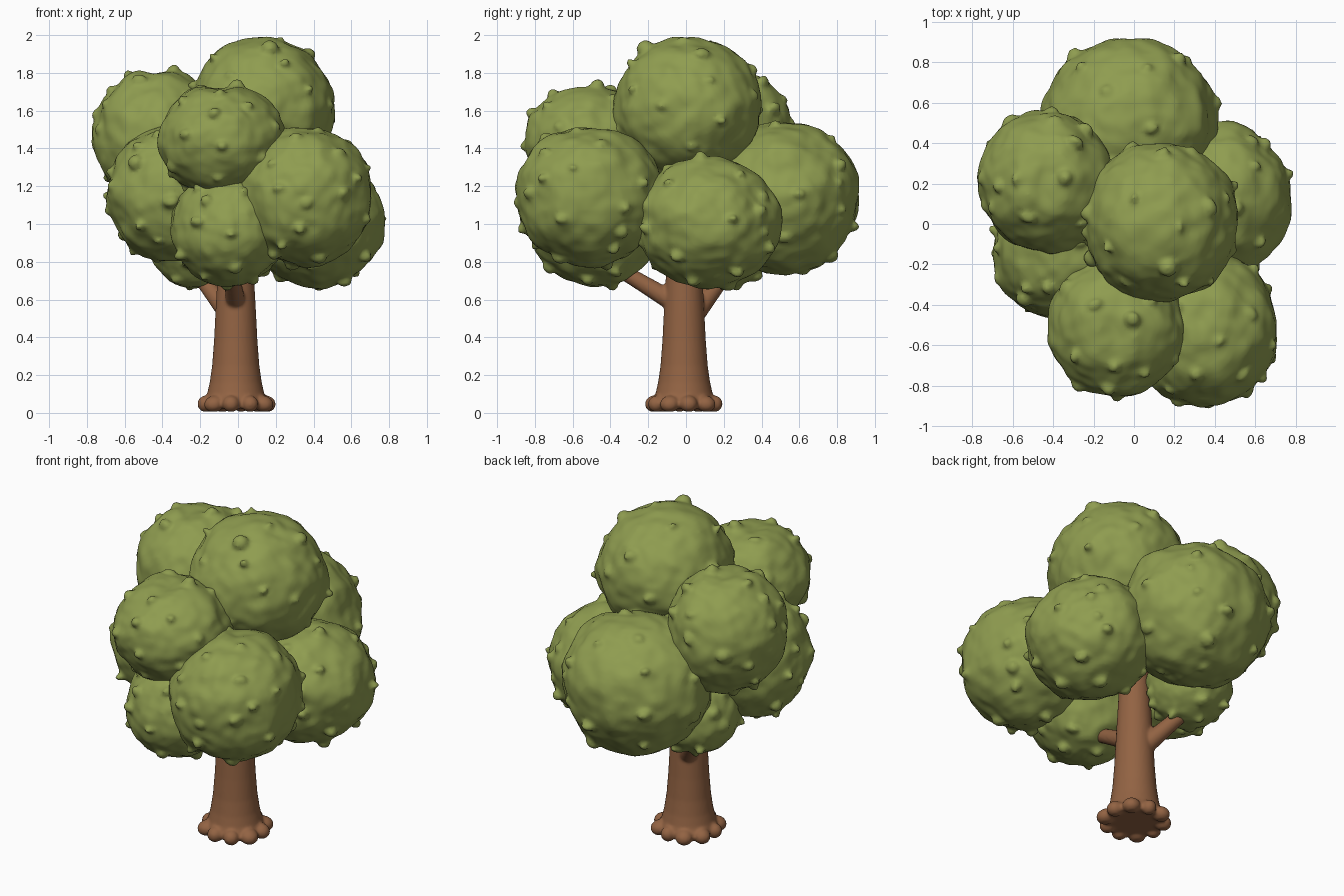
import bpy, bmesh, math, random
from mathutils import Vector, Matrix, noise

if "Cube" in bpy.data.objects:
    bpy.data.objects.remove(bpy.data.objects["Cube"])

random.seed(7)


def material(name, col):
    m = bpy.data.materials.new(name)
    m.diffuse_color = (*col, 1)
    m.use_nodes = True
    m.node_tree.nodes["Principled BSDF"].inputs["Base Color"].default_value = m.diffuse_color
    return m


LEAF = material("leaf green", (0.275, 0.335, 0.08))
BARK = material("bark brown", (0.29, 0.125, 0.056))


def finish(bm, name, mat, voxel, smooth):
    bmesh.ops.recalc_face_normals(bm, faces=bm.faces[:])
    me = bpy.data.meshes.new(name)
    bm.to_mesh(me)
    bm.free()
    me.materials.append(mat)
    ob = bpy.data.objects.new(name, me)
    bpy.context.collection.objects.link(ob)
    # fuse the lumps into one soft skin
    rm = ob.modifiers.new("fuse", 'REMESH')
    rm.mode = 'VOXEL'
    rm.voxel_size = voxel
    rm.use_smooth_shade = True
    sm = ob.modifiers.new("soften", 'SMOOTH')
    sm.factor = 0.5
    sm.iterations = smooth
    return ob


# Leaf clumps: name, centre, radii, depth of the dimple on top
CLUMPS = [
    ("crown_top", (0.13, 0.01, 1.615), (0.38, 0.395, 0.375), 0.0),
    ("crown_back", (-0.02, 0.515, 1.145), (0.43, 0.405, 0.41), 0.02),
    ("crown_left_upper", (-0.43, 0.21, 1.465), (0.335, 0.355, 0.365), 0.04),
    ("crown_front_upper", (-0.09, -0.51, 1.445), (0.335, 0.34, 0.30), 0.03),
    ("crown_front_right", (0.345, -0.515, 1.15), (0.365, 0.395, 0.37), 0.02),
    ("crown_right", (0.42, 0.12, 1.01), (0.355, 0.385, 0.345), 0.0),
    ("crown_left_lower", (-0.355, -0.13, 1.16), (0.34, 0.345, 0.36), 0.0),
    ("crown_front_lower", (-0.05, -0.48, 0.98), (0.305, 0.34, 0.31), 0.0),
    ("crown_back_lower", (-0.23, 0.21, 0.90), (0.24, 0.24, 0.24), 0.0),
]


def clump(name, c, r, dent):
    c = Vector(c)

    def surface(d):
        k = 1 + 0.055 * noise.noise(d * 2.2 + c * 5) + 0.03 * noise.noise(d * 6 + c * 9)
        p = Vector((d.x * r[0], d.y * r[1], d.z * r[2])) * k
        p.z -= dent * math.exp(-(d.x ** 2 + (d.y * 0.5) ** 2) / 0.05) * (d.z > 0)
        return c + p

    bm = bmesh.new()
    bmesh.ops.create_icosphere(bm, subdivisions=5, radius=1)
    for v in bm.verts:
        v.co = surface(v.co.normalized())
    # small leaf knobs spread over the surface
    n = 28
    for i in range(n):
        z = 1 - 2 * (i + 0.5) / n
        a = i * 2.39996 + random.uniform(-0.7, 0.7)
        s = math.sqrt(1 - z * z)
        d = Vector((s * math.cos(a), s * math.sin(a), z))
        size = random.uniform(0.026, 0.05)
        length = random.choice((0.02, 0.025, 0.03, 0.035, 0.045))
        tilt = (d + Vector([random.uniform(-0.5, 0.5) for _ in range(3)])).normalized()
        rot = tilt.to_track_quat('Z', 'Y').to_matrix().to_4x4()
        mat = (Matrix.Translation(surface(d)) @ rot
               @ Matrix.Diagonal((size, size * random.uniform(0.6, 1.0), length, 1)))
        bmesh.ops.create_icosphere(bm, subdivisions=2, radius=1, matrix=mat)
    finish(bm, name, LEAF, 0.0145, 1)


for args in CLUMPS:
    clump(*args)


def tube(bm, path, radii, sides=24):
    rings = []
    for i, p in enumerate(path):
        a, b = Vector(path[max(i - 1, 0)]), Vector(path[min(i + 1, len(path) - 1)])
        q = (b - a).to_track_quat('Z', 'Y')
        ring = []
        for k in range(sides):
            t = 2 * math.pi * k / sides
            ring.append(bm.verts.new(Vector(p) + q @ Vector(
                (radii[i] * math.cos(t), radii[i] * math.sin(t), 0))))
        rings.append(ring)
    for lo, hi in zip(rings, rings[1:]):
        for k in range(sides):
            j = (k + 1) % sides
            bm.faces.new((lo[k], lo[j], hi[j], hi[k]))
    bm.faces.new(rings[0][::-1])
    bm.faces.new(rings[-1])


# Trunk with a flared foot
bm = bmesh.new()
profile = [(0.025, 0.165), (0.06, 0.168), (0.10, 0.152), (0.16, 0.138), (0.25, 0.125),
           (0.38, 0.115), (0.52, 0.108), (0.70, 0.098), (0.95, 0.085), (1.35, 0.06)]
tube(bm, [(-0.012, -0.01, z) for z, _ in profile], [r for _, r in profile], 40)

# Root toes around the foot
for i in range(10):
    a = 2 * math.pi * i / 10 + 0.15
    s = 0.05 + 0.006 * math.sin(i * 2.3)
    m = (Matrix.Translation((-0.01 + 0.162 * math.cos(a), -0.01 + 0.162 * math.sin(a), 0.048))
         @ Matrix.Rotation(a, 4, 'Z') @ Matrix.Rotation(0.25, 4, 'Y')
         @ Matrix.Diagonal((s, s * 0.95, 0.044, 1)))
    bmesh.ops.create_icosphere(bm, subdivisions=3, radius=1, matrix=m)
for v in bm.verts:
    v.co.z = max(v.co.z, 0.006)

# Branches reaching into the lower clumps
for start, end in (((-0.03, 0.03, 0.50), (-0.26, 0.26, 0.80)),
                   ((-0.01, -0.02, 0.56), (-0.04, -0.42, 0.80))):
    s, e = Vector(start), Vector(end)
    tube(bm, [s, s.lerp(e, 0.5), e], [0.056, 0.045, 0.038], 20)
finish(bm, "trunk_and_branches", BARK, 0.01, 2)
